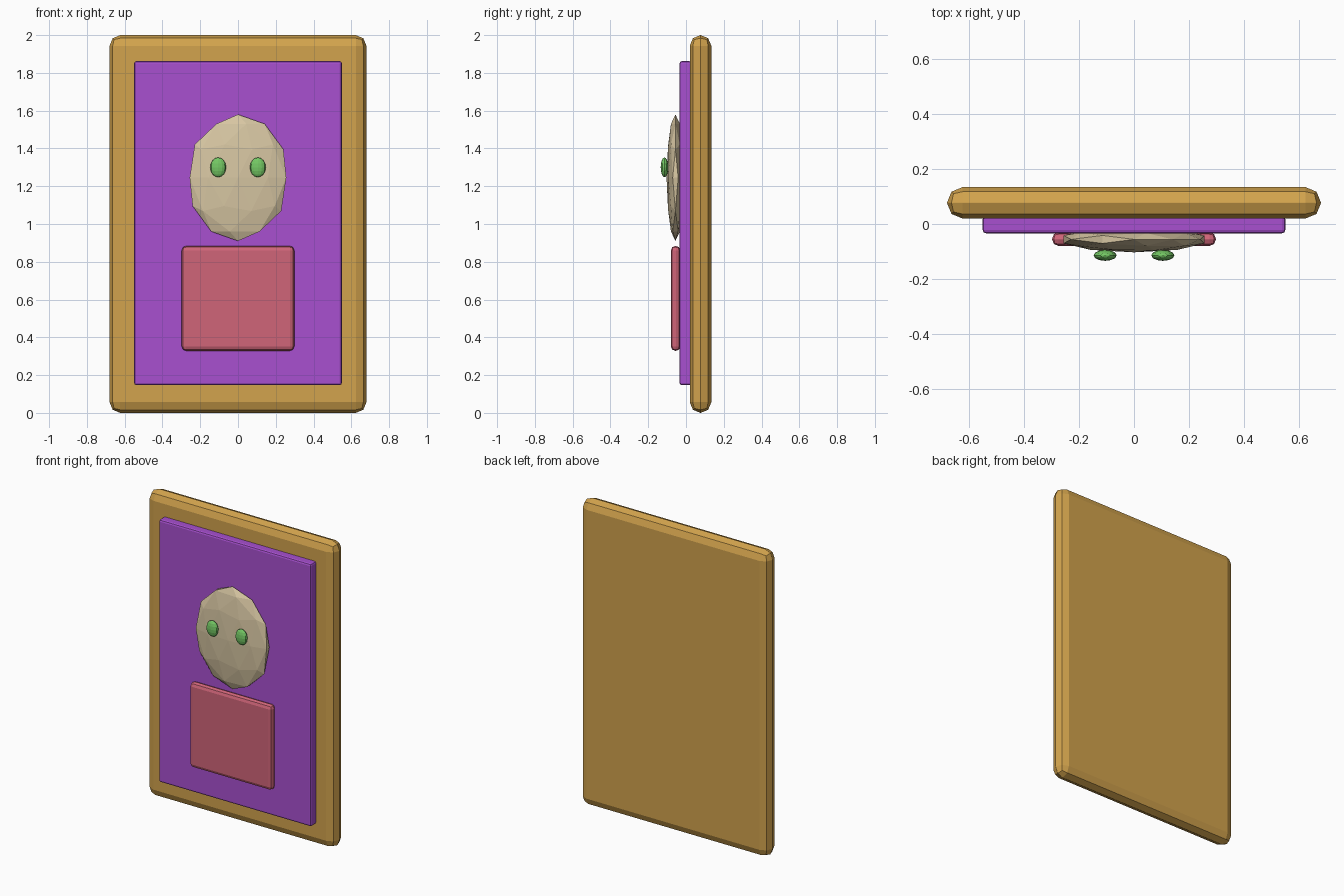
import bpy, bmesh
from mathutils import Matrix, Vector

if "Cube" in bpy.data.objects:
    bpy.data.objects.remove(bpy.data.objects["Cube"])


def material(name, rgb):
    """Flat material from sRGB 0-255 values."""
    def lin(v):
        v /= 255
        return v / 12.92 if v <= 0.04045 else ((v + 0.055) / 1.055) ** 2.4
    m = bpy.data.materials.new(name)
    m.diffuse_color = (*[lin(v) for v in rgb], 1)
    m.use_nodes = True
    m.node_tree.nodes["Principled BSDF"].inputs["Base Color"].default_value = m.diffuse_color
    return m


GOLD = material("gold_wood", (210, 163, 77))
PURPLE = material("purple_canvas", (168, 80, 208))
PINK = material("rose_cloth", (208, 101, 121))
SKIN = material("pale_skin", (216, 199, 163))
GREEN = material("green_eye", (116, 200, 100))


def finish(name, bm, mat):
    me = bpy.data.meshes.new(name)
    bm.to_mesh(me)
    bm.free()
    me.materials.append(mat)
    ob = bpy.data.objects.new(name, me)
    bpy.context.collection.objects.link(ob)
    return ob


def placed(lo, hi):
    lo, hi = Vector(lo), Vector(hi)
    return Matrix.Translation((lo + hi) / 2) @ Matrix.Diagonal((*(hi - lo), 1))


def plate(name, lo, hi, bevel, mat):
    """Box between two corners with a two-step rounded edge."""
    bm = bmesh.new()
    bmesh.ops.create_cube(bm, size=1, matrix=placed(lo, hi))
    ob = finish(name, bm, mat)
    b = ob.modifiers.new("rounded_edges", 'BEVEL')
    b.width, b.segments, b.limit_method = bevel, 2, 'NONE'
    return ob


# Frame, canvas and clothing
plate("frame", (-0.68, 0.02, 0), (0.68, 0.134, 2), 0.0565, GOLD)
plate("canvas", (-0.55, -0.034, 0.147), (0.55, 0.03, 1.862), 0.012, PURPLE)
plate("torso", (-0.298, -0.08, 0.328), (0.298, -0.03, 0.884), 0.024, PINK)

# Faceted flattened head
bm = bmesh.new()
bmesh.ops.create_icosphere(
    bm, subdivisions=2, radius=1,
    matrix=Matrix.Translation((0, -0.056, 1.245)) @ Matrix.Diagonal((0.269, 0.047, 0.335, 1)))
finish("head", bm, SKIN)

# Eyes
for side, x in (("left", -0.105), ("right", 0.105)):
    bm = bmesh.new()
    bmesh.ops.create_uvsphere(
        bm, u_segments=12, v_segments=8, radius=1,
        matrix=Matrix.Translation((x, -0.114, 1.30)) @ Matrix.Diagonal((0.042, 0.02, 0.052, 1)))
    finish(side + "_eye", bm, GREEN)
